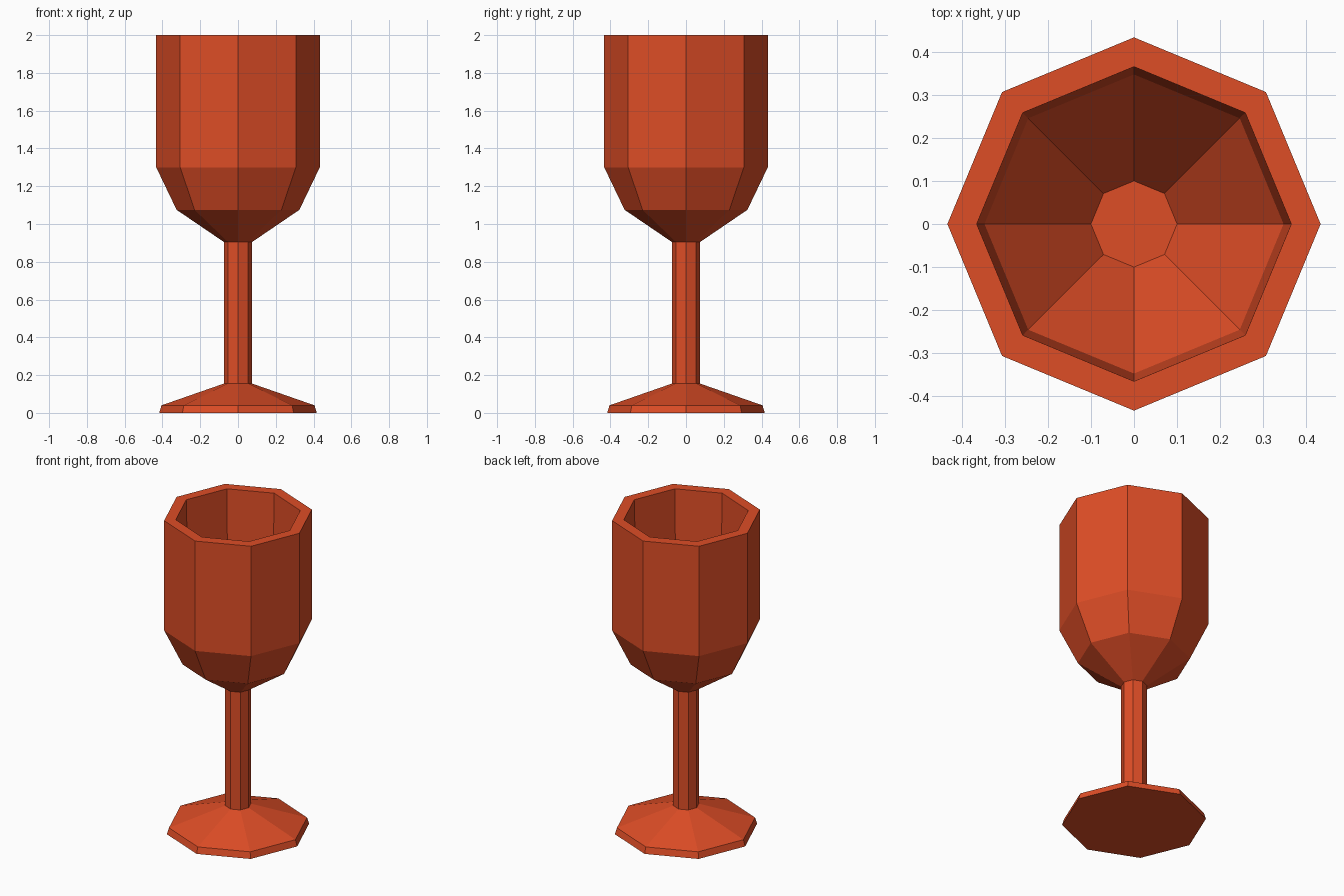
import bpy
import bmesh
from math import cos, sin, tau

SIDES = 8

cube = bpy.data.objects.get("Cube")
if cube:
    bpy.data.objects.remove(cube, do_unlink=True)

# Single flat colour
COLOUR = (0.73, 0.074, 0.0194, 1.0)
orange = bpy.data.materials.new("burnt orange")
orange.use_nodes = True
orange.diffuse_color = COLOUR
shader = next(n for n in orange.node_tree.nodes if n.type == 'BSDF_PRINCIPLED')
shader.inputs["Base Color"].default_value = COLOUR


def lathe(name, profile, cap_start=False, cap_end=False):
    """Turn a (radius, height) profile into a faceted solid of revolution."""
    bm = bmesh.new()
    rings = []
    for radius, z in profile:
        rings.append([bm.verts.new((radius * cos(tau * i / SIDES),
                                    radius * sin(tau * i / SIDES), z))
                      for i in range(SIDES)])
    for low, high in zip(rings, rings[1:]):
        for i in range(SIDES):
            j = (i + 1) % SIDES
            bm.faces.new((low[i], low[j], high[j], high[i]))
    if cap_start:
        bm.faces.new(rings[0][::-1])
    if cap_end:
        bm.faces.new(rings[-1])
    mesh = bpy.data.meshes.new(name)
    bm.to_mesh(mesh)
    bm.free()
    mesh.materials.append(orange)
    obj = bpy.data.objects.new(name, mesh)
    bpy.context.collection.objects.link(obj)
    return obj


STEM_RADIUS, STEM_BASE, STEM_TOP = 0.075, 0.155, 0.905

# Foot: thin bevelled rim rising to the stem, closed underneath
lathe("foot", [(0.417, 0), (0.405, 0.04), (STEM_RADIUS, STEM_BASE)],
      cap_start=True)

# Stem: straight, its ends meet the foot and the bowl
lathe("stem", [(STEM_RADIUS, STEM_BASE), (STEM_RADIUS, STEM_TOP)])

# Bowl: outside wall, rim, inside wall and flat floor
lathe("bowl", [(STEM_RADIUS, STEM_TOP), (0.325, 1.075), (0.433, 1.30),
               (0.433, 2.0), (0.365, 2.0), (0.347, 1.32), (0.10, 0.98)],
      cap_end=True)
